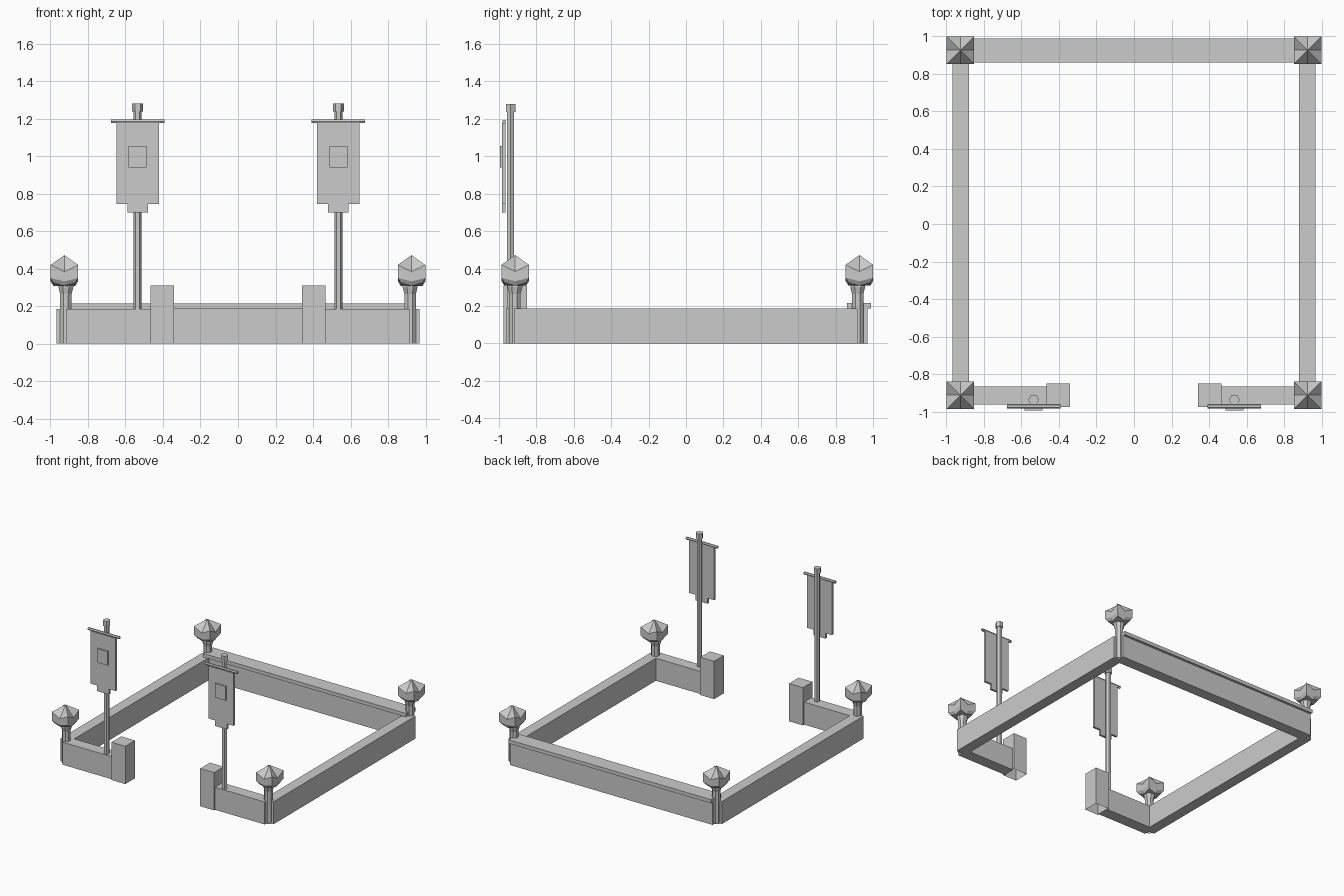
import bpy, bmesh, math

if "Cube" in bpy.data.objects:
    bpy.data.objects.remove(bpy.data.objects["Cube"])

stone = bpy.data.materials.new("plain grey")
stone.diffuse_color = (0.6, 0.6, 0.6, 1)
stone.use_nodes = True
stone.node_tree.nodes["Principled BSDF"].inputs["Base Color"].default_value = stone.diffuse_color


def make(name, verts, faces):
    mesh = bpy.data.meshes.new(name)
    mesh.from_pydata(verts, [], faces)
    bm = bmesh.new()
    bm.from_mesh(mesh)
    bmesh.ops.recalc_face_normals(bm, faces=bm.faces)
    bm.to_mesh(mesh)
    bm.free()
    mesh.materials.append(stone)
    ob = bpy.data.objects.new(name, mesh)
    bpy.context.collection.objects.link(ob)
    return ob


def box(name, x0, x1, y0, y1, z0, z1, open_bottom=False):
    x0, x1 = min(x0, x1), max(x0, x1)
    v = [(x, y, z) for z in (z0, z1) for x, y in ((x0, y0), (x1, y0), (x1, y1), (x0, y1))]
    f = [(i, (i + 1) % 4, (i + 1) % 4 + 4, i + 4) for i in range(4)] + [(4, 5, 6, 7)]
    if not open_bottom:
        f.append((3, 2, 1, 0))
    return make(name, v, f)


def loft(name, rings, apex=None, close_bottom=True):
    """Skin a stack of equal rings, ending in a flat lid or a point."""
    n = len(rings[0])
    v = [p for ring in rings for p in ring]
    f = []
    for k in range(len(rings) - 1):
        for i in range(n):
            a, b = k * n + i, k * n + (i + 1) % n
            f.append((a, b, b + n, a + n))
    top = (len(rings) - 1) * n
    if apex:
        v.append(apex)
        f += [(top + i, top + (i + 1) % n, len(v) - 1) for i in range(n)]
    else:
        f.append(tuple(range(top, top + n)))
    if close_bottom:
        f.append(tuple(reversed(range(n))))
    return make(name, v, f)


def round_ring(cx, cy, r, z, n, turn=0.0):
    return [(cx + r * math.cos(turn + math.tau * i / n),
             cy + r * math.sin(turn + math.tau * i / n), z) for i in range(n)]


def cap_ring(cx, cy, h, z_corner, z_mid):
    """Square ring whose side midpoints dip below its corners."""
    steps = [(-1, -1), (0, -1), (1, -1), (1, 0), (1, 1), (0, 1), (-1, 1), (-1, 0)]
    return [(cx + h * a, cy + h * b, z_corner if a and b else z_mid) for a, b in steps]


# Back wall with its coping
box("back_wall", -0.92, 0.92, 0.88, 0.97, 0, 0.185)
box("back_coping", -0.92, 0.92, 0.862, 0.99, 0.185, 0.215)

for s, side in ((-1, "left"), (1, "right")):
    # Low walls and gate pier
    box(f"{side}_wall", s * 0.88, s * 0.968, -0.92, 0.917, 0, 0.185)
    box(f"{side}_front_wall", s * 0.917, s * 0.46, -0.963, -0.866, 0, 0.185)
    box(f"{side}_gate_pier", s * 0.34, s * 0.466, -0.975, -0.85, 0, 0.31, True)

    # Corner posts with faceted caps
    for end, py, cy in (("front", -0.915, -0.913), ("back", 0.918, 0.927)):
        px, cx, t = s * 0.918, s * 0.926, math.pi / 8
        profile = ((0.033, 0), (0.033, 0.265), (0.043, 0.30), (0.043, 0.325))
        loft(f"{side}_{end}_post",
             [round_ring(px, py, r, z, 8, t) for r, z in profile], None, False)
        loft(f"{side}_{end}_post_cap",
             [cap_ring(cx, cy, 0.058, 0.325, 0.308),
              cap_ring(cx, cy, 0.073, 0.35, 0.332),
              cap_ring(cx, cy, 0.073, 0.42, 0.383)], (cx, cy, 0.472))

    # Banner pole, finial and crossbar
    bx, by = s * 0.535, -0.938
    loft(f"{side}_banner_pole", [round_ring(bx, by, 0.021, z, 6) for z in (0.0, 1.24)])
    loft(f"{side}_pole_finial", [round_ring(bx, by, 0.029, z, 6) for z in (1.238, 1.28)])
    bar = [[(bx + d, -0.972 + 0.011 * math.cos(math.tau * i / 6),
             1.185 + 0.011 * math.sin(math.tau * i / 6)) for i in range(6)]
           for d in (-0.143, 0.143)]
    loft(f"{side}_banner_crossbar", bar)

    # Cloth outline with a stepped tail, given thickness
    outline = [(-0.113, 1.177), (-0.113, 0.745), (-0.054, 0.745), (-0.054, 0.70),
               (0.054, 0.70), (0.054, 0.745), (0.113, 0.745), (0.113, 1.177)]
    loft(f"{side}_banner_cloth",
         [[(bx + x, y, z) for x, z in outline] for y in (-0.966, -0.984)])
    box(f"{side}_banner_panel", bx - 0.048, bx + 0.048, -0.995, -0.984, 0.94, 1.055)
